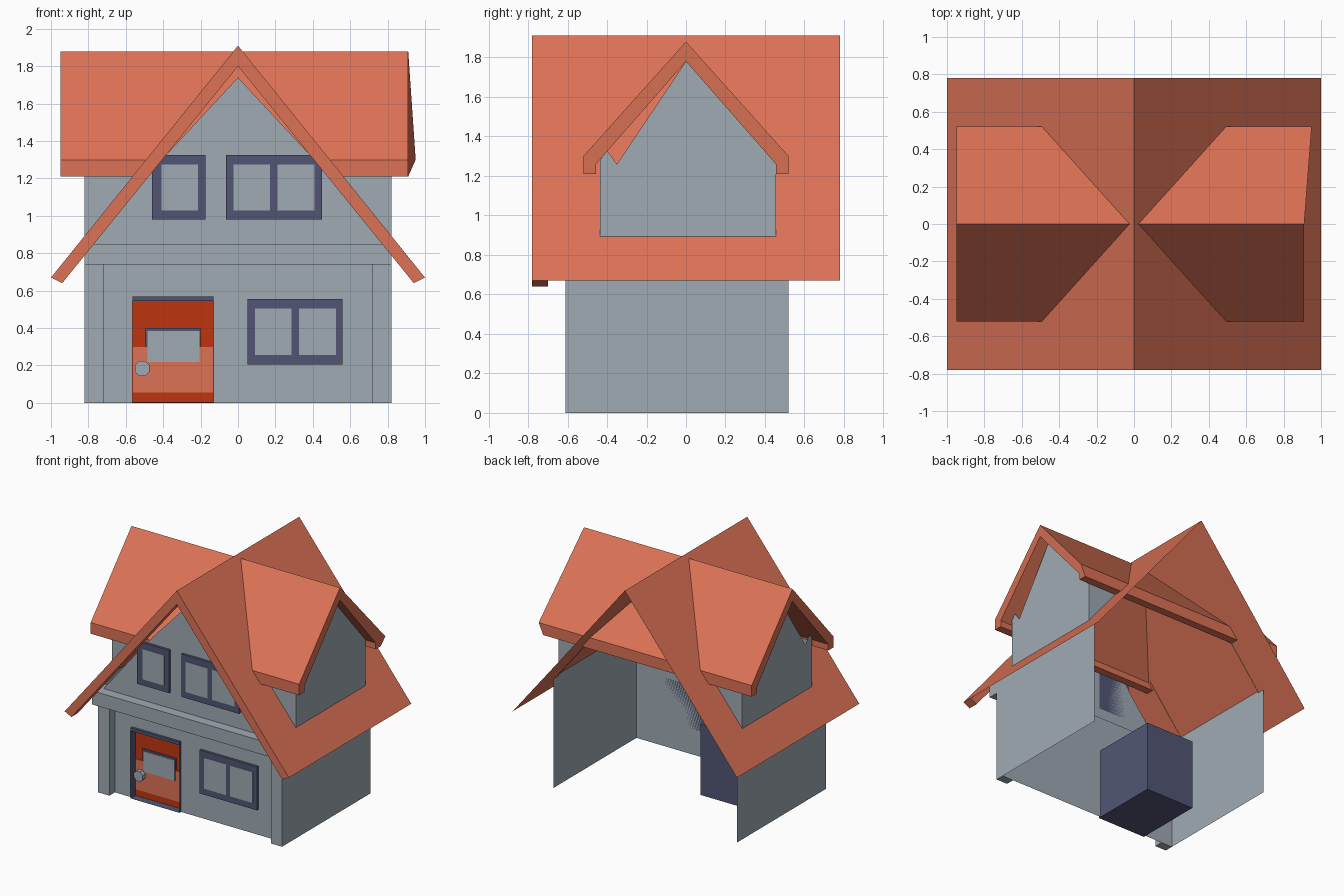
import bpy, bmesh

if "Cube" in bpy.data.objects:
    bpy.data.objects.remove(bpy.data.objects["Cube"])

def mat(name, c):
    m = bpy.data.materials.new(name)
    m.diffuse_color = (*c, 1)
    m.use_nodes = True
    m.node_tree.nodes["Principled BSDF"].inputs["Base Color"].default_value = m.diffuse_color
    return m

ORANGE = mat("roof_orange", (0.72, 0.17, 0.093))
GREY = mat("wall_grey", (0.35, 0.40, 0.456))
NAVY = mat("trim_navy", (0.084, 0.091, 0.178))
RED = mat("door_red", (0.51, 0.037, 0.005))

def make(name, verts, faces, m):
    me = bpy.data.meshes.new(name)
    me.from_pydata(verts, [], faces)
    me.materials.append(m)
    ob = bpy.data.objects.new(name, me)
    bpy.context.collection.objects.link(ob)
    return ob

def sheet(name, pts, m):
    return make(name, pts, [list(range(len(pts)))], m)

def prism(name, prof, axis, a, b, m):
    """Extrude a 2D profile (other axis, z) along x or y."""
    put = (lambda p, t: (t, p[0], p[1])) if axis == 'x' else (lambda p, t: (p[0], t, p[1]))
    n = len(prof)
    verts = [put(p, a) for p in prof] + [put(p, b) for p in prof]
    faces = [list(range(n)), list(range(2 * n - 1, n - 1, -1))]
    faces += [[i, i + n, (i + 1) % n + n, (i + 1) % n] for i in range(n)]
    ob = make(name, verts, faces, m)
    bm = bmesh.new()
    bm.from_mesh(ob.data)
    bmesh.ops.recalc_face_normals(bm, faces=bm.faces)
    bm.to_mesh(ob.data)
    bm.free()
    return ob

def box(name, x0, x1, y0, y1, z0, z1, m):
    return prism(name, [(x0, z0), (x1, z0), (x1, z1), (x0, z1)], 'y', y0, y1, m)

# Main roof: thin sheets with a thick gable board at the front
for s, side in ((-1, "left"), (1, "right")):
    sheet(side + "_main_roof", [(0, -.78, 1.91), (s, -.78, .67), (s, .78, .67), (0, .78, 1.91)], ORANGE)
prism("front_gable_board", [(0, 1.91), (1, .67), (.94, .64), (0, 1.80), (-.94, .64), (-1, .67)],
      'y', -.78, -.70, ORANGE)

# Cross roof running through the house, right end slightly skewed
cross = prism("cross_roof", [(0, 1.88), (.52, 1.30), (.52, 1.21), (.455, 1.21), (.455, 1.26), (0, 1.78),
                             (-.455, 1.26), (-.455, 1.21), (-.52, 1.21), (-.52, 1.30)],
              'x', -.95, .91, ORANGE)
for v in cross.data.vertices:
    if v.co.x > 0 and v.co.y > .5 and v.co.z > 1.25:
        v.co.x = .95

# Side walls, dormer gables, dormer cheeks and corner posts on both sides
gable = [(-.435, .88), (.455, .88), (.455, 1.26), (0, 1.78), (-.35, 1.26), (-.40, 1.33), (-.435, 1.28)]
for s, side in ((-1, "left"), (1, "right")):
    x = s * .82
    sheet(side + "_side_wall", [(x, -.61, 0), (x, .52, 0), (x, .52, .88), (x, -.61, .88)], GREY)
    sheet(side + "_dormer_gable", [(x, y, z) for y, z in gable], GREY)
    for y, end in ((-.435, "front"), (.455, "back")):
        sheet(f"{side}_dormer_{end}_cheek", [(x, y, .89), (x, y, 1.26), (s * .52, y, 1.26)], GREY)
    box(side + "_corner_post", min(x, s * .72), max(x, s * .72), -.61, -.54, 0, .74, GREY)

# Lower front wall around the door opening
for name, x0, x1, z0 in (("left", -.72, -.565, 0), ("middle", -.565, -.13, .57), ("right", -.13, .72, 0)):
    sheet(name + "_front_wall", [(x0, -.54, z0), (x1, -.54, z0), (x1, -.54, .74), (x0, -.54, .74)], GREY)

# Ledge and upper gable wall
box("front_ledge", -.82, .82, -.69, -.54, .74, .85, GREY)
sheet("upper_front_wall", [(x, -.61, z) for x, z in
      ((-.82, .74), (.82, .74), (.82, .79), (.40, 1.31), (0, 1.74), (-.40, 1.31), (-.82, .79))], GREY)

# Windows: navy frame with grey panes
def window(name, x0, x1, z0, z1, y, panes):
    box(name + "_frame", x0, x1, y - .02, y, z0, z1, NAVY)
    for i, (a, b) in enumerate(panes):
        box(f"{name}_pane_{i}", a, b, y - .023, y - .019, z0 + .05, z1 - .05, GREY)

window("upper_left_window", -.46, -.175, .98, 1.325, -.61, [(-.41, -.215)])
window("upper_right_window", -.065, .45, .98, 1.325, -.61, [(-.025, .17), (.21, .41)])
window("lower_window", .05, .56, .205, .555, -.54, [(.09, .285), (.325, .525)])

# Door recess box, open at the front
X0, X1, Y0, Y1, Z1 = -.565, -.13, -.56, 0, .57
make("door_recess", [(x, y, z) for z in (0, Z1) for x, y in ((X0, Y0), (X1, Y0), (X1, Y1), (X0, Y1))],
     [(0, 3, 2, 1), (4, 5, 6, 7), (1, 2, 6, 5), (2, 3, 7, 6), (3, 0, 4, 7)], NAVY)
box("door_lintel", X0, X1, -.56, -.49, .545, .57, NAVY)

# Door with lower panel, small window and knob
box("door", X0 + .002, X1 - .002, -.50, -.47, 0.002, .545, RED)
box("door_lower_panel", X0 + .003, X1 - .003, -.506, -.499, .055, .30, ORANGE)
box("door_window_frame", -.495, -.20, -.509, -.499, .30, .40, NAVY)
box("door_window", -.485, -.205, -.513, -.499, .22, .385, GREY)
k = .016
prism("door_knob", [(-.512 + dx * k, .185 + dz * k) for dx, dz in
      ((-2.5, -1), (-1, -2.5), (1, -2.5), (2.5, -1), (2.5, 1), (1, 2.5), (-1, 2.5), (-2.5, 1))],
      'y', -.54, -.50, GREY)
